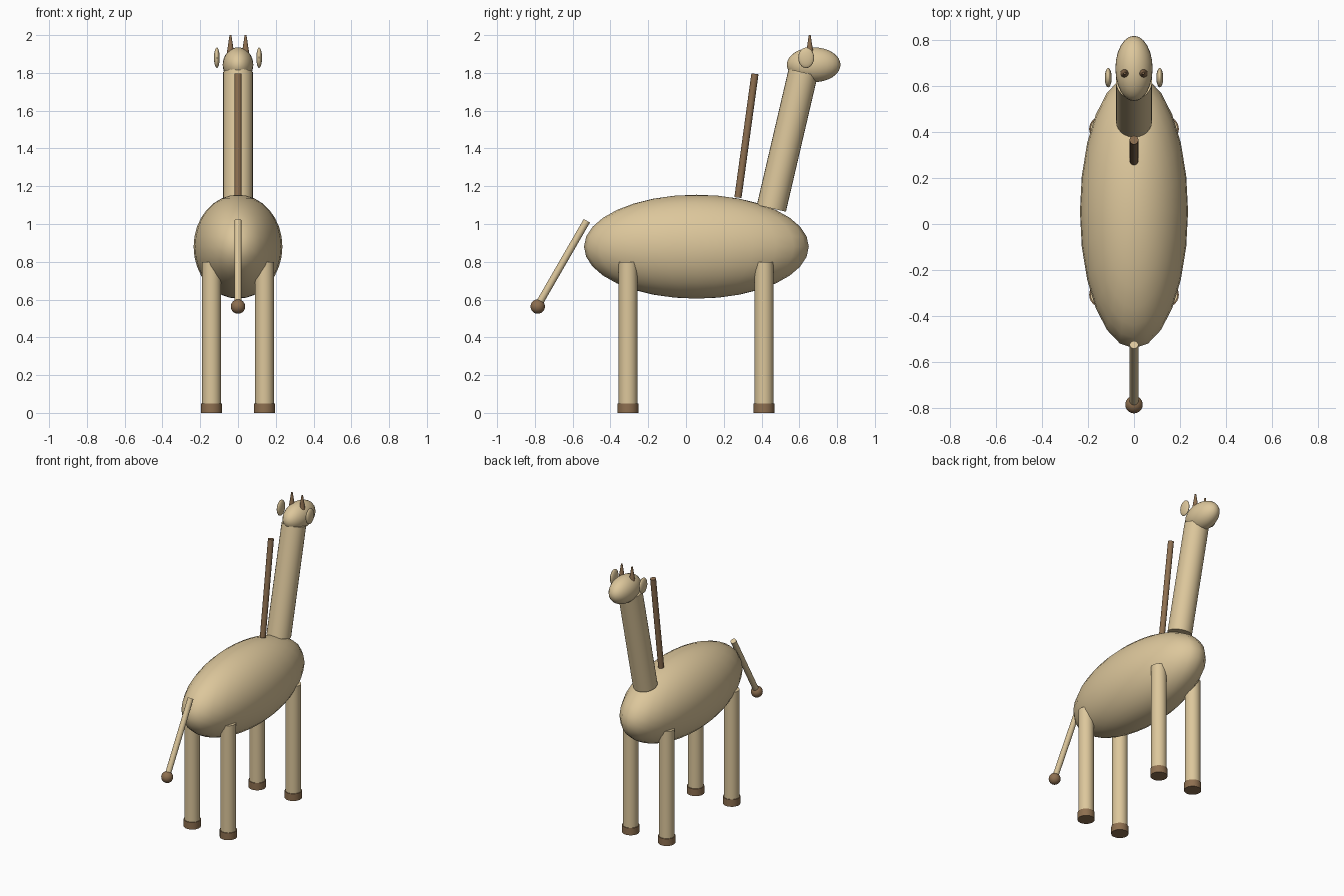
import bpy
from mathutils import Vector

if "Cube" in bpy.data.objects:
    bpy.data.objects.remove(bpy.data.objects["Cube"])


def material(name, rgb):
    m = bpy.data.materials.new(name)
    m.diffuse_color = (*rgb, 1)
    m.use_nodes = True
    m.node_tree.nodes["Principled BSDF"].inputs["Base Color"].default_value = m.diffuse_color
    return m


TAN = material("tan", (0.72, 0.57, 0.33))
BROWN = material("brown", (0.27, 0.16, 0.08))


def finish(name, mat):
    ob = bpy.context.object
    ob.name = name
    ob.data.materials.append(mat)
    bpy.ops.object.shade_smooth_by_angle(angle=0.7)
    return ob


def ellipsoid(name, centre, radii, mat):
    bpy.ops.mesh.primitive_uv_sphere_add(segments=24, ring_count=16, location=centre)
    bpy.context.object.scale = radii
    bpy.ops.object.transform_apply(location=False, rotation=False, scale=True)
    return finish(name, mat)


def rod(name, start, end, r1, mat, r2=None):
    a, b = Vector(start), Vector(end)
    bpy.ops.mesh.primitive_cone_add(
        vertices=24, radius1=r1, radius2=r1 if r2 is None else r2,
        depth=(b - a).length, location=(a + b) / 2,
        rotation=(b - a).to_track_quat('Z', 'Y').to_euler())
    return finish(name, mat)


# Body, neck and head
ellipsoid("body", (0, 0.055, 0.88), (0.235, 0.595, 0.275), TAN)
rod("neck", (0, 0.452, 1.083), (0, 0.62, 1.803), 0.079, TAN)
ellipsoid("head", (0, 0.676, 1.843), (0.081, 0.142, 0.092), TAN)

# Mane
rod("mane", (0, 0.275, 1.14), (0, 0.365, 1.795), 0.019, BROWN)

# Tail with tuft
rod("tail", (0, -0.525, 1.017), (0, -0.78, 0.575), 0.019, TAN)
ellipsoid("tail_tuft", (0, -0.785, 0.563), (0.038, 0.038, 0.038), BROWN)

for side, s in (("left", -1), ("right", 1)):
    # Legs and hooves
    for end, y in (("front", 0.413), ("back", -0.307)):
        x = s * 0.14
        rod(f"{end}_{side}_leg", (x, y, 0.02), (x, y, 0.80), 0.05, TAN)
        rod(f"{end}_{side}_hoof", (x, y, 0), (x, y, 0.05), 0.055, BROWN)
    # Ears and horns
    ellipsoid(f"{side}_ear", (s * 0.112, 0.636, 1.88), (0.015, 0.042, 0.054), TAN)
    rod(f"{side}_horn", (s * 0.04, 0.655, 1.90), (s * 0.04, 0.655, 2.0), 0.02, BROWN, 0.005)
